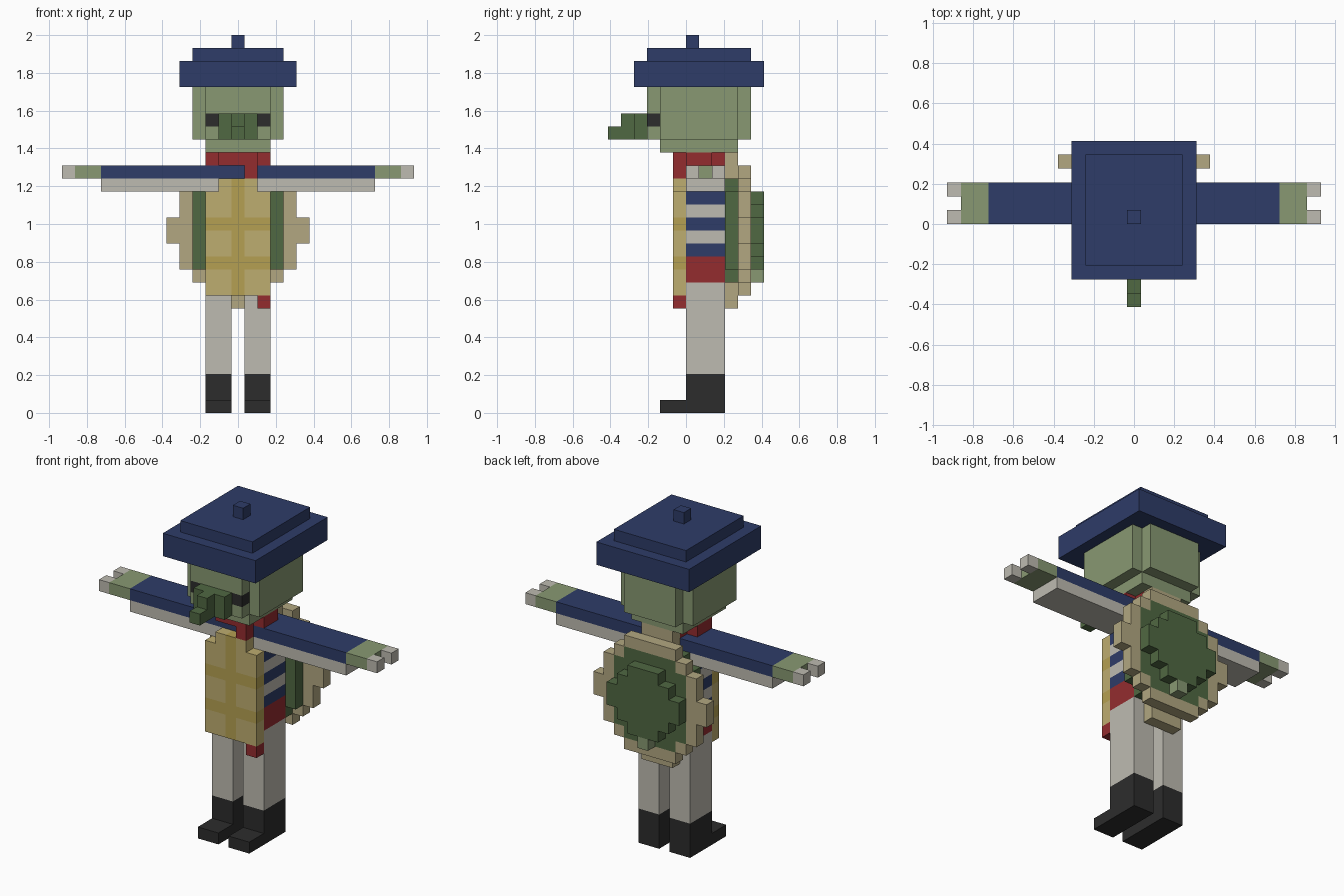
import bpy
import bmesh

cube = bpy.data.objects.get("Cube")
if cube:
    bpy.data.objects.remove(cube, do_unlink=True)

U = 2 / 29  # one block


def srgb(r, g, b):
    def lin(c):
        c /= 255
        return c / 12.92 if c < 0.04 else ((c + 0.055) / 1.055) ** 2.4
    return (lin(r), lin(g), lin(b), 1)


def material(name, *rgb):
    m = bpy.data.materials.new(name)
    m.use_nodes = True
    m.diffuse_color = srgb(*rgb)
    m.node_tree.nodes["Principled BSDF"].inputs["Base Color"].default_value = m.diffuse_color
    return m


navy = material("navy", 46, 60, 104)
skin = material("light green", 136, 153, 114)
moss = material("dark green", 80, 104, 66)
white = material("off white", 190, 187, 177)
tan = material("tan", 178, 167, 129)
straw = material("pale yellow", 190, 173, 112)
gold = material("gold", 181, 160, 82)
red = material("red", 148, 44, 47)
black = material("black", 44, 44, 44)


def part(name, *blocks):
    """Each block is (material, x range, y range, z range) in block units."""
    bm = bmesh.new()
    mesh = bpy.data.meshes.new(name)
    for mat, xs, ys, zs in blocks:
        if mat.name not in mesh.materials:
            mesh.materials.append(mat)
        slot = mesh.materials.find(mat.name)
        verts = bmesh.ops.create_cube(bm, size=1)["verts"]
        for v in verts:
            v.co = [U * (r[0] if c < 0 else r[1]) for c, r in zip(v.co, (xs, ys, zs))]
        for f in {f for v in verts for f in v.link_faces}:
            f.material_index = slot
    bm.to_mesh(mesh)
    bm.free()
    obj = bpy.data.objects.new(name, mesh)
    bpy.context.collection.objects.link(obj)
    return obj


def wide(mat, half, ys, zs):
    """Block centred on x."""
    return (mat, (-half, half), ys, zs)


def side(s, mat, a, b, ys, zs):
    """Block from a to b out to one side."""
    return (mat, tuple(sorted((s * a, s * b))), ys, zs)


body = (0, 3)

# Legs, boots, arms and hands
for s, label in ((1, "left"), (-1, "right")):
    part(label + "_leg", side(s, white, .5, 2.5, body, (3, 10)))
    part(label + "_boot",
         side(s, black, .5, 2.5, body, (0, 3)),
         side(s, black, .5, 2.5, (-2, 0), (0, 1)))
    part(label + "_arm",
         side(s, navy, 0, 10.5, body, (18, 19)),
         side(s, white, 0, 10.5, body, (17, 18)))
    part(label + "_hand",
         side(s, skin, 10.5, 12.5, body, (18, 19)),
         side(s, white, 12.5, 13.5, (0, 1), (18, 19)),
         side(s, white, 12.5, 13.5, (2, 3), (18, 19)))

# Striped shirt with a red waistband
part("torso", wide(red, 2.5, body, (10, 12)),
     *[wide((navy, white)[z % 2], 2.5, body, (z, z + 1)) for z in range(12, 17)])
part("sash_end", (red, (1.5, 2.5), (-1, 0), (8, 9)))

# Belly plate: pale panels divided by gold bands
plate = []
for z in range(9, 18):
    half = 1.5 if z == 17 else 2.5
    row = ((-1, 0), (z, z + 1))
    if z in (11, 14):
        plate.append(wide(gold, half, *row))
    else:
        plate.append(wide(gold, .5, *row))
        plate += [side(s, straw, .5, half, *row) for s in (1, -1)]
part("belly_plate", *plate)

# Scarf
part("scarf", wide(red, 1.5, (-1, 3), (19, 20)),
     side(1, red, 1.5, 2.5, (0, 2), (19, 20)),
     side(-1, red, 1.5, 2.5, (0, 2), (19, 20)),
     (red, (.5, 1.5), (-1, 0), (18, 19)))

# Shell: inner green layer, tan rim, green dome and tail, symmetric about z = 14
rim = {0: 5.5, 1: 4.5, 2: 4.5, 3: 3.5, 4: 2.5}
core = {0: 3.5, 1: 3.5, 2: 3.5, 3: 2.5}
dome = {0: 3.5, 1: 2.5, 2: 1.5}
inner_rows, rim_rows, dome_rows = [], [], []
for k in range(6):
    for z in (14 + k, 13 - k):
        zs = (z, z + 1)
        inner_rows.append(wide(moss, core[k], (3, 4), zs) if k in core
                          else wide(tan, 1.5, (3, 4), zs))
        if k in core:
            rim_rows.append(wide(moss, core[k], (4, 5), zs))
            rim_rows += [side(s, tan, core[k], rim[k], (4, 5), zs) for s in (1, -1)]
        elif k in rim:
            rim_rows.append(wide(tan, rim[k], (4, 5), zs))
        if k in dome:
            dome_rows.append(wide(moss, dome[k], (5, 6), zs))
part("shell_inner", *inner_rows)
part("shell_rim", *rim_rows)
part("shell_dome", *dome_rows)
part("tail", wide(skin, .5, (5, 6), (10, 11)))

# Head with notched corners, eyes set into the face
part("head", wide(skin, 3.5, (-2, 4), (21, 25)),
     wide(skin, 2.5, (4, 5), (21, 25)),
     wide(skin, 2.5, (-2, 4), (20, 21)),
     wide(skin, 2.5, (-3, -2), (21, 22)),
     wide(skin, 1.5, (-3, -2), (22, 23)),
     wide(skin, 2.5, (-3, -2), (23, 25)))
for s, label in ((1, "left"), (-1, "right")):
    part(label + "_eye", side(s, black, 1.5, 2.5, (-3, -2), (22, 23)))
part("beak", wide(moss, 1.5, (-4, -3), (21, 23)),
     wide(moss, .5, (-5, -4), (21, 23)),
     wide(moss, .5, (-6, -5), (21, 22)))

# Flat cap
part("hat", wide(navy, 4.5, (-4, 6), (25, 27)),
     wide(navy, 3.5, (-3, 5), (27, 28)),
     wide(navy, .5, (0, 1), (28, 29)))
